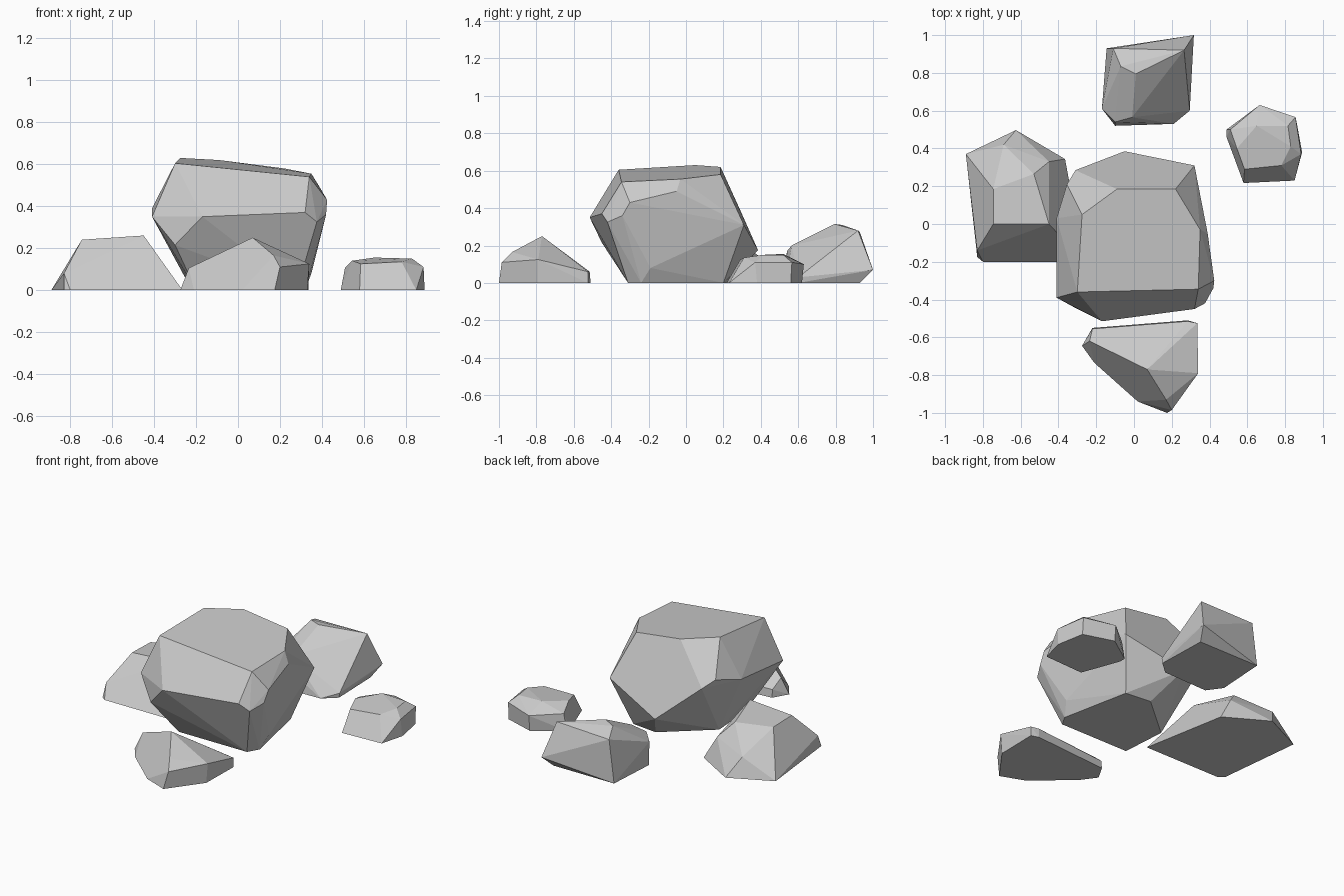
import bpy
import bmesh
import math

default_cube = bpy.data.objects.get("Cube")
if default_cube:
    bpy.data.objects.remove(default_cube, do_unlink=True)


def make_material(name, colour):
    material = bpy.data.materials.new(name)
    material.use_nodes = True
    material.diffuse_color = colour
    shader = material.node_tree.nodes["Principled BSDF"]
    shader.inputs["Base Color"].default_value = colour
    shader.inputs["Roughness"].default_value = 0.9
    return material


stone_grey = make_material("stone grey", (0.6, 0.6, 0.6, 1))


def make_rock(name, footprint, corners):
    """Chisel a faceted rock: the hull of a ground outline and its raised corners."""
    bm = bmesh.new()
    for x, y in footprint:
        bm.verts.new((x, y, 0))
    for corner in corners:
        bm.verts.new(corner)
    hull = bmesh.ops.convex_hull(bm, input=bm.verts[:], use_existing_faces=False)
    unused = {v for v in hull["geom_interior"] + hull["geom_unused"]
              if isinstance(v, bmesh.types.BMVert) and v.is_valid}
    bmesh.ops.delete(bm, geom=list(unused), context="VERTS")

    # Merge nearly coplanar triangles into broad facets
    bmesh.ops.dissolve_limit(bm, angle_limit=math.radians(5),
                             verts=bm.verts[:], edges=bm.edges[:])
    bmesh.ops.recalc_face_normals(bm, faces=bm.faces[:])

    mesh = bpy.data.meshes.new(name)
    bm.to_mesh(mesh)
    bm.free()
    mesh.materials.append(stone_grey)
    rock = bpy.data.objects.new(name, mesh)
    bpy.context.scene.collection.objects.link(rock)
    return rock


# Large central boulder, wider at the waist than at the ground
make_rock(
    "central_boulder",
    footprint=[(-.2, -.31), (.28, -.31), (.32, -.24), (.23, .2), (.06, .22), (-.22, -.02)],
    corners=[
        # top facet
        (-.09, .185, .62), (.22, .185, .58), (.35, -.03, .555),
        (.34, -.345, .54), (-.3, -.36, .605), (-.275, .05, .63),
        # right shoulder
        (.39, -.05, .49), (.425, -.3, .43), (.42, -.34, .36), (.376, -.42, .325),
        # front lip
        (.32, -.45, .37), (-.17, -.515, .35), (-.3, -.45, .215),
        # left and back waist
        (-.41, -.39, .35), (-.41, .03, .39), (-.355, .21, .44), (-.31, .285, .4),
        (-.05, .385, .175), (.32, .31, .31),
        # lower right edge
        (.26, .21, .1), (.35, -.19, .08),
    ],
)

# Wedge-shaped rock on the left
make_rock(
    "left_rock",
    footprint=[(-.89, .37), (-.625, .497), (-.365, .344), (-.265, -.2), (-.8, -.2), (-.83, -.175)],
    corners=[
        (-.745, 0, .24), (-.45, 0, .26), (-.53, .265, .24), (-.745, .185, .235),
        (-.69, .42, .12), (-.79, .245, .14), (-.45, .33, .15), (-.83, -.14, .08),
    ],
)

# Tall rock at the back
make_rock(
    "back_rock",
    footprint=[(-.145, .93), (.28, .93), (.29, .6), (.21, .53), (-.1, .52), (-.165, .61)],
    corners=[
        (.01, .795, .315), (-.07, .835, .31), (-.11, .93, .27), (.265, .92, .28),
        (.317, 1, .07), (-.17, .61, .15), (-.1, .54, .17), (-.01, .565, .2),
        (.295, .6, .03),
    ],
)

# Pointed rock in front
make_rock(
    "front_rock",
    footprint=[(.175, -1), (.02, -.94), (-.21, -.735), (-.275, -.645),
               (-.22, -.55), (.285, -.51), (.335, -.525), (.33, -.79)],
    corners=[
        (.07, -.77, .25), (.17, -.93, .165), (.2, -.985, .11), (.34, -.79, .125),
        (.335, -.525, .06), (.285, -.515, .06), (-.235, -.62, .105), (-.22, -.555, .05),
    ],
)

# Small pebble on the right
make_rock(
    "right_pebble",
    footprint=[(.49, .5), (.665, .62), (.857, .56), (.89, .38), (.85, .23), (.58, .217), (.49, .46)],
    corners=[
        (.65, .52, .155), (.815, .52, .15), (.83, .41, .15), (.78, .31, .135),
        (.585, .29, .125), (.545, .4, .14), (.51, .5, .105), (.665, .63, .1),
        (.855, .566, .11), (.885, .37, .11),
    ],
)
